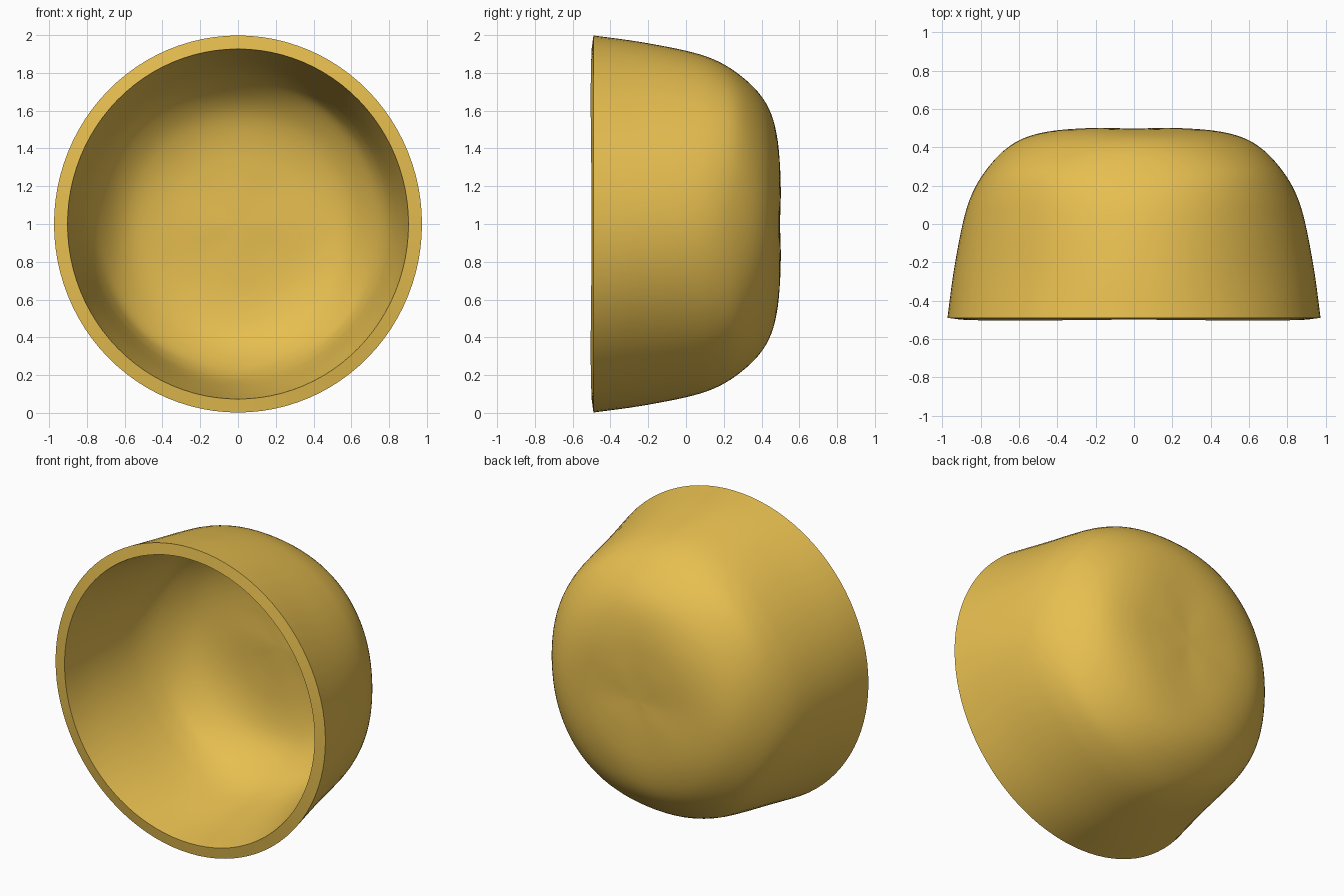
import bpy, bmesh, math
from mathutils import Vector

if "Cube" in bpy.data.objects:
    bpy.data.objects.remove(bpy.data.objects["Cube"])

SEGS, STEPS = 96, 5
X_SCALE, MID_Z, WALL = 0.976, 1.0, 0.072

# Outer profiles (y, radius) from rim to back: along the axes and along the diagonals
AXIS = [(-.49, .998), (-.25, .965), (0, .917), (.15, .87), (.27, .80),
        (.38, .70), (.45, .585), (.487, .43), (.498, .24), (.495, 0)]
DIAG = [(-.49, .998), (-.25, .948), (0, .905), (.15, .874), (.27, .825),
        (.37, .725), (.445, .60), (.49, .44), (.502, .24), (.495, 0)]


def smooth_profile(points):
    """Catmull-Rom curve through the profile, mirrored at the pole."""
    p = [Vector(q) for q in points]
    p = [2 * p[0] - p[1]] + p + [Vector((p[-2].x, -p[-2].y))]
    out = []
    for i in range(1, len(p) - 2):
        a, b, c, d = p[i - 1:i + 3]
        for s in range(STEPS):
            t = s / STEPS
            out.append(0.5 * (2 * b + (c - a) * t + (2 * a - 5 * b + 4 * c - d) * t ** 2
                              + (3 * b - a - 3 * c + d) * t ** 3))
    return out


# Cup shell: round rim blending into a slightly squared back
bm = bmesh.new()
rings = []
for pa, pd in zip(smooth_profile(AXIS), smooth_profile(DIAG)):
    ring = []
    for j in range(SEGS):
        th = 2 * math.pi * j / SEGS
        y, r = pa.lerp(pd, math.sin(2 * th) ** 2)
        ring.append(bm.verts.new((X_SCALE * r * math.cos(th), y, MID_Z + r * math.sin(th))))
    rings.append(ring)
for lo, hi in zip(rings, rings[1:]):
    for j in range(SEGS):
        k = (j + 1) % SEGS
        bm.faces.new((lo[j], hi[j], hi[k], lo[k]))
pole = bm.verts.new((0, AXIS[-1][0], MID_Z))
for j in range(SEGS):
    bm.faces.new((rings[-1][j], pole, rings[-1][(j + 1) % SEGS]))

mesh = bpy.data.meshes.new("cup_shell")
bm.to_mesh(mesh)
bm.free()
cup = bpy.data.objects.new("cup_shell", mesh)
bpy.context.collection.objects.link(cup)

# Wall thickness, inward from the outer surface
solid = cup.modifiers.new("wall", "SOLIDIFY")
solid.thickness = WALL
solid.offset = -1
bpy.context.view_layer.objects.active = cup
cup.select_set(True)
bpy.ops.object.modifier_apply(modifier=solid.name)
bpy.ops.object.shade_smooth_by_angle(angle=math.radians(35))

# Golden colour
mat = bpy.data.materials.new("golden")
mat.diffuse_color = (0.8, 0.52, 0.08, 1)
mat.use_nodes = True
mat.node_tree.nodes["Principled BSDF"].inputs["Base Color"].default_value = mat.diffuse_color
cup.data.materials.append(mat)
